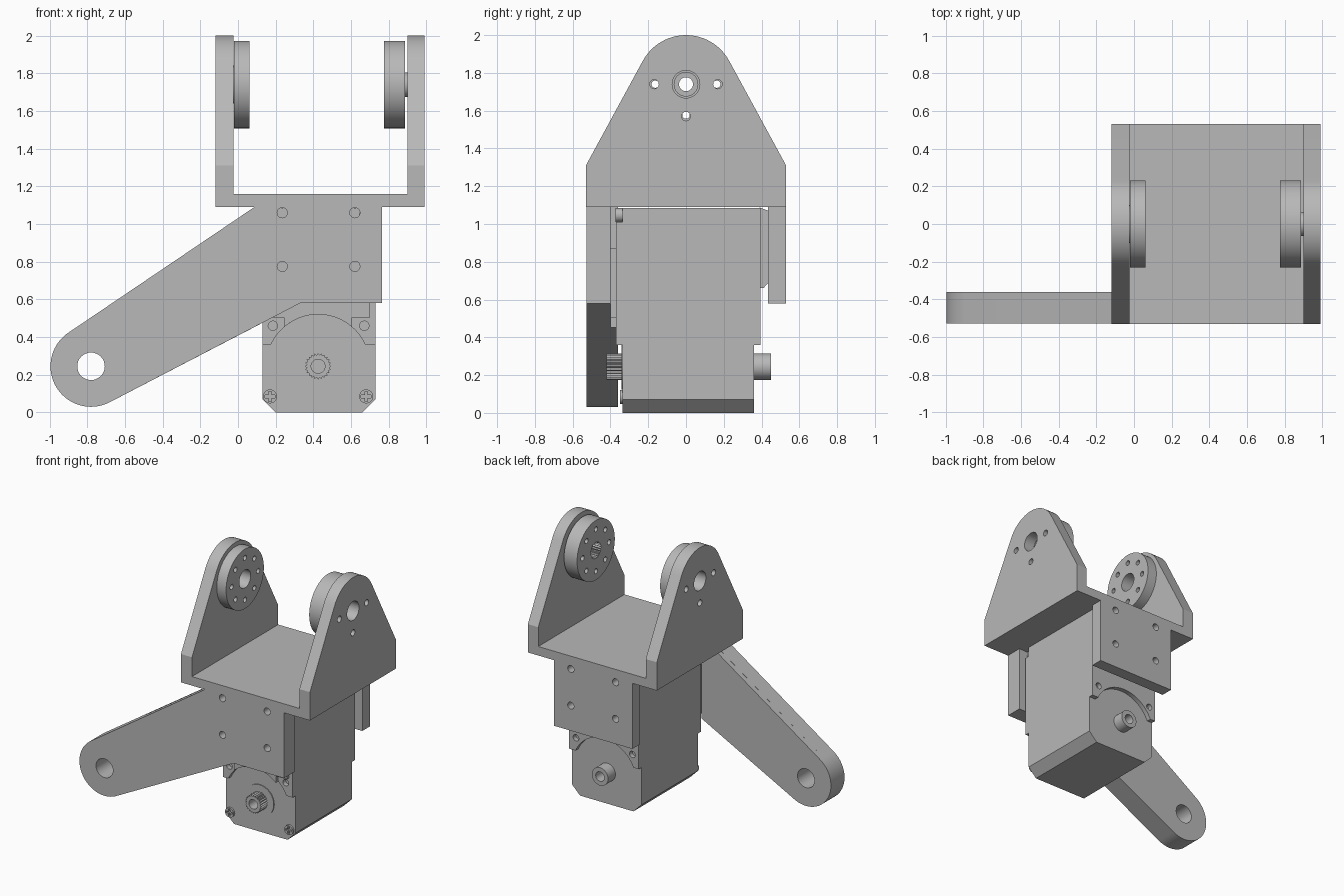
import bpy, bmesh, math
from mathutils import Vector

if "Cube" in bpy.data.objects:
    bpy.data.objects.remove(bpy.data.objects["Cube"])

grey = bpy.data.materials.new("bracket_grey")
grey.diffuse_color = (0.48, 0.48, 0.48, 1)
grey.use_nodes = True
grey.node_tree.nodes["Principled BSDF"].inputs["Base Color"].default_value = grey.diffuse_color


def arc(cx, cy, r, a0, a1, n=24):
    return [(cx + r * math.cos(math.radians(a0 + (a1 - a0) * i / n)),
             cy + r * math.sin(math.radians(a0 + (a1 - a0) * i / n))) for i in range(n + 1)]


def circle(cx, cy, r, n=32):
    return arc(cx, cy, r, 0, 360, n)[:-1]


def gear(cx, cy, r0, r1, teeth=24):
    pts = []
    for i in range(teeth * 2):
        a, r = math.pi * i / teeth, (r0, r1)[i % 2]
        pts.append((cx + r * math.cos(a), cy + r * math.sin(a)))
    return pts


def rect(u0, u1, v0, v1):
    return [(u0, v0), (u1, v0), (u1, v1), (u0, v1)]


def extrude(name, loops, axis, a, b):
    """Outline plus hole loops, extruded along an axis from a to b."""
    cu = bpy.data.curves.new(name + "_profile", 'CURVE')
    cu.dimensions = '2D'
    cu.fill_mode = 'BOTH'
    cu.extrude = (b - a) / 2
    for pts in loops:
        sp = cu.splines.new('POLY')
        sp.points.add(len(pts) - 1)
        for p, (u, v) in zip(sp.points, pts):
            p.co = (u, v, 0, 1)
        sp.use_cyclic_u = True
    tmp = bpy.data.objects.new(name + "_tmp", cu)
    bpy.context.collection.objects.link(tmp)
    dg = bpy.context.evaluated_depsgraph_get()
    me = bpy.data.meshes.new_from_object(tmp.evaluated_get(dg))
    bpy.data.objects.remove(tmp)
    bm = bmesh.new()
    bm.from_mesh(me)
    for v in bm.verts:
        u, w, d = v.co
        d += (a + b) / 2
        v.co = Vector((u, d, w)) if axis == 'Y' else Vector((d, u, w))
    bmesh.ops.remove_doubles(bm, verts=bm.verts, dist=1e-5)
    bmesh.ops.recalc_face_normals(bm, faces=bm.faces)
    bm.to_mesh(me)
    bm.free()
    me.materials.clear()
    me.materials.append(grey)
    ob = bpy.data.objects.new(name, me)
    bpy.context.collection.objects.link(ob)
    bpy.ops.object.select_all(action='DESELECT')
    ob.select_set(True)
    bpy.context.view_layer.objects.active = ob
    bpy.ops.object.shade_smooth_by_angle(angle=math.radians(25))
    return ob


# U-shaped bracket: two rounded walls and a floor
HZ = 1.74
wall = [(-0.53, 1.09), (0.53, 1.09), (0.53, 1.31)] + arc(0, HZ, 0.26, 28.6, 151.4) + [(-0.53, 1.31)]
wall_holes = [circle(0, HZ, 0.073)] + [circle(y, z, 0.024, 16)
                                       for y, z in ((-0.168, HZ), (0.168, HZ), (0, 1.57))]
extrude("bracket_wall_left", [wall] + wall_holes, 'X', -0.12, -0.025)
extrude("bracket_wall_right", [wall] + wall_holes, 'X', 0.90, 0.99)
extrude("bracket_floor", [rect(-0.025, 0.90, 1.09, 1.16)], 'Y', -0.53, 0.53)

# Round horns inside the walls
disc = circle(0, HZ, 0.232, 64)
bolts = [circle(0.163 * math.cos(k * math.pi / 4), HZ + 0.163 * math.sin(k * math.pi / 4), 0.02, 12)
         for k in range(8)]
extrude("horn_left", [disc, circle(0, HZ, 0.07)] + bolts, 'X', -0.02, 0.06)
extrude("horn_left_hub", [circle(0, HZ, 0.10), circle(0, HZ, 0.07)], 'X', -0.03, -0.01)
extrude("horn_right_face", [disc, gear(0, HZ, 0.066, 0.056)] + bolts, 'X', 0.775, 0.86)
extrude("horn_right_back", [disc, circle(0, HZ, 0.037)] + bolts, 'X', 0.86, 0.887)
extrude("horn_right_hub", [circle(0, HZ, 0.065), circle(0, HZ, 0.037)], 'X', 0.885, 0.905)

# Mounting plates with four screw holes, and the slanted arm
plate_holes = [circle(x, z, 0.027, 20) for x in (0.235, 0.62) for z in (0.775, 1.06)]
arm_end = arc(-0.78, 0.245, 0.215, 123.7, 297.5, 36)
arm_hole = circle(-0.78, 0.245, 0.073)
extrude("arm_plate", [[(0.33, 0.58), (0.765, 0.58), (0.765, 1.092), (0.09, 1.092)] + arm_end,
                      arm_hole] + plate_holes, 'Y', -0.527, -0.40)
extrude("arm_thickness", [[(0.12, 0.47), (0.12, 1.09), (0.09, 1.09)] + arm_end, arm_hole],
        'Y', -0.40, -0.36)
extrude("back_plate", [rect(0.09, 0.765, 0.58, 1.092)] + plate_holes, 'Y', 0.435, 0.53)

# Motor case
AX, AZ = 0.425, 0.245
case = [(0.20, 0), (0.66, 0), (0.73, 0.07), (0.73, 1.085), (0.13, 1.085), (0.13, 0.07)]
extrude("motor_case", [case], 'Y', -0.335, 0.36)


# Raised upper shells with a round relief and two ear holes
def shell(top):
    return [[(0.73, 0.36), (0.73, top), (0.13, top), (0.13, 0.36)] + arc(AX, AZ, 0.275, 155.3, 24.7, 32),
            circle(0.185, 0.46, 0.025, 16), circle(0.67, 0.46, 0.025, 16)]


extrude("front_shell", shell(1.01), 'Y', -0.37, -0.335)
extrude("back_shell", shell(1.085), 'Y', 0.36, 0.395)
extrude("front_shell_pad", [[(0.605, 0.505), (0.70, 0.505), (0.70, 0.87), (0.15, 0.87), (0.15, 0.505),
                             (0.245, 0.505)] + arc(AX, AZ, 0.275, 131, 49)], 'Y', -0.40, -0.37)
extrude("back_shell_pad", [[(0.39, 0.66), (0.41, 0.66), (0.436, 0.69), (0.436, 1.07), (0.39, 1.088)]],
        'X', 0.15, 0.70)

# Output shafts
bore = circle(AX, AZ, 0.037)
extrude("shaft_collar", [circle(AX, AZ, 0.122, 48), bore], 'Y', -0.342, -0.33)
extrude("splined_shaft", [gear(AX, AZ, 0.07, 0.06), bore], 'Y', -0.42, -0.34)
extrude("rear_shaft", [circle(AX, AZ, 0.07), bore], 'Y', 0.355, 0.45)

# Case screws with cross slots
for i, (x, z) in enumerate([(0.17, 0.085), (0.68, 0.085), (0.17, 1.047), (0.68, 1.047)]):
    s, l = 0.007, 0.027
    cross = [(s, s), (s, l), (-s, l), (-s, s), (-l, s), (-l, -s),
             (-s, -s), (-s, -l), (s, -l), (s, -s), (l, -s), (l, s)]
    extrude("case_screw_%d" % (i + 1), [circle(x, z, 0.037, 24), [(x + u, z + v) for u, v in cross]],
            'Y', -0.372 if i > 1 else -0.35, -0.33)
